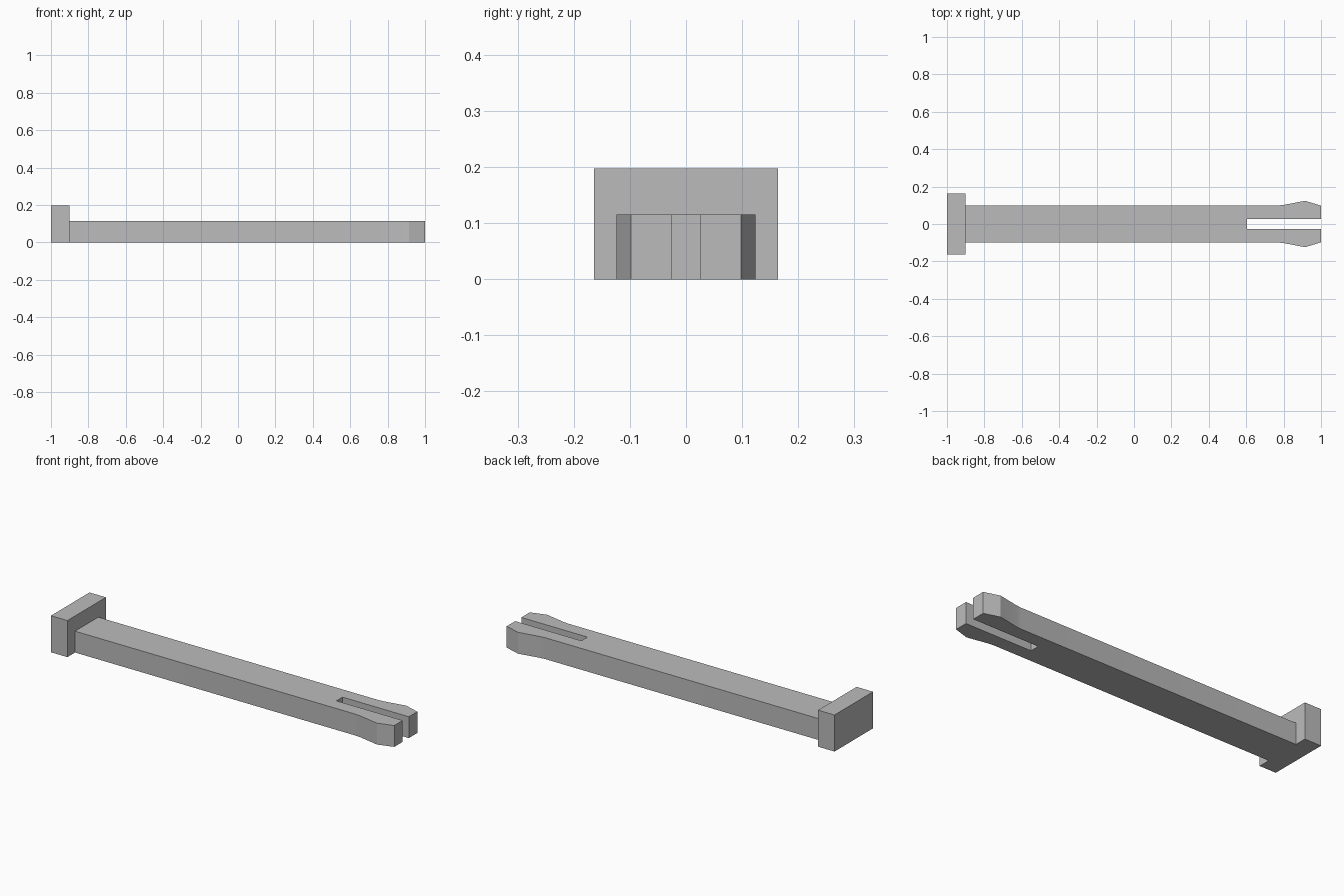
import bpy
import bmesh

cube = bpy.data.objects.get("Cube")
if cube:
    bpy.data.objects.remove(cube, do_unlink=True)

grey = bpy.data.materials.new("plain grey")
grey.use_nodes = True
colour = (0.5, 0.5, 0.5, 1)
grey.diffuse_color = colour
grey.node_tree.nodes["Principled BSDF"].inputs["Base Color"].default_value = colour


def extrude_outline(name, outline, height):
    """Make a solid by raising a flat outline from the ground."""
    bm = bmesh.new()
    base = bm.faces.new([bm.verts.new((x, y, 0)) for x, y in outline])
    raised = bmesh.ops.extrude_face_region(bm, geom=[base])["geom"]
    top = [v for v in raised if isinstance(v, bmesh.types.BMVert)]
    bmesh.ops.translate(bm, verts=top, vec=(0, 0, height))
    bmesh.ops.recalc_face_normals(bm, faces=bm.faces)
    mesh = bpy.data.meshes.new(name)
    bm.to_mesh(mesh)
    bm.free()
    mesh.materials.append(grey)
    obj = bpy.data.objects.new(name, mesh)
    bpy.context.collection.objects.link(obj)
    return obj


# Head block
head_x = -0.902
extrude_outline("head", [(-1, -0.164), (head_x, -0.164), (head_x, 0.164), (-1, 0.164)], 0.197)

# Shaft with a split, flared tip: one side of the outline, then its mirror
side = [(head_x, 0.099), (0.77, 0.099), (0.80, 0.102), (0.915, 0.124),
        (1, 0.098), (1, 0.026), (0.605, 0.026)]
outline = side + [(x, -y) for x, y in reversed(side)]
shaft = extrude_outline("split_shaft", outline, 0.115)

# Soften only the shallow start of the flare
bpy.ops.object.select_all(action="DESELECT")
shaft.select_set(True)
bpy.context.view_layer.objects.active = shaft
bpy.ops.object.shade_smooth_by_angle(angle=0.25)
